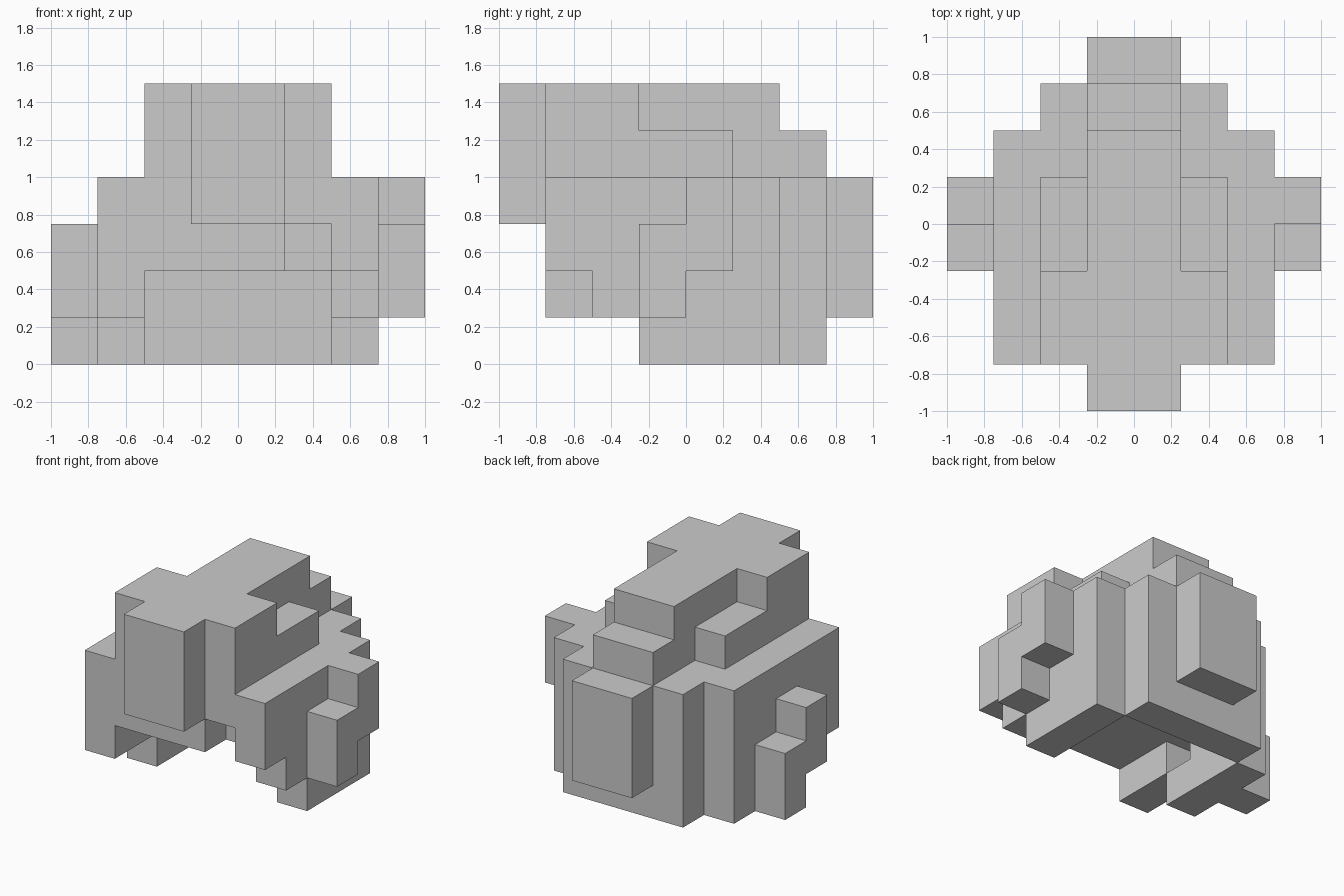
import bpy, bmesh
from mathutils import Vector
from itertools import product

if "Cube" in bpy.data.objects:
    bpy.data.objects.remove(bpy.data.objects["Cube"])

U = 0.25  # size of one block


def fill(*boxes):
    """Grid cells covered by boxes given as (x0, x1, y0, y1, z0, z1) in blocks."""
    cells = set()
    for x0, x1, y0, y1, z0, z1 in boxes:
        cells |= set(product(range(x0, x1), range(y0, y1), range(z0, z1)))
    return cells


parts = {
    # solid cap with one block missing from the fringe
    "crown": fill((-3, 3, -3, 2, 2, 4)) - fill((1, 2, -3, -2, 2, 3)),
    # stepped ridge on top
    "top_ridge": fill((-2, 2, -3, -1, 4, 6), (-2, 2, -1, 1, 4, 5),
                      (-1, 1, -1, 2, 4, 6), (-1, 1, 2, 3, 4, 5)),
    "front_tuft": fill((-1, 1, -4, -3, 3, 6)),
    # back wall and its raised panel
    "back_wall": fill((-2, 2, 2, 3, 0, 4)),
    "back_panel": fill((-1, 1, 3, 4, 1, 4)),
    # hanging side walls, each with a small opening inside
    "left_wall": fill((-3, -2, -3, 2, 1, 2), (-3, -2, -1, 2, 0, 1))
                 - fill((-3, -2, -1, 0, 1, 2)),
    "right_wall": fill((2, 3, -2, 2, 1, 2), (2, 3, -1, 2, 0, 1))
                  - fill((2, 3, -1, 0, 1, 2)),
    # stepped tufts on the sides
    "left_tuft": fill((-4, -3, -1, 0, 1, 3), (-4, -3, 0, 1, 0, 2)),
    "right_tuft": fill((3, 4, -1, 0, 1, 3), (3, 4, 0, 1, 2, 4)),
}
solid = set().union(*parts.values())


def build(name, cells):
    """Make a mesh from the exposed sides of the cells, merging flat areas."""
    bm = bmesh.new()
    for cell in sorted(cells):
        for axis, sign in product(range(3), (-1, 1)):
            n = Vector((0, 0, 0))
            n[axis] = sign
            if tuple(int(c + d) for c, d in zip(cell, n)) in solid:
                continue
            a = Vector((0, 0, 0))
            a[(axis + 1) % 3] = 0.5
            b = n.cross(a)
            mid = Vector(cell) + Vector((0.5, 0.5, 0.5)) + n * 0.5
            corners = (mid - a - b, mid + a - b, mid + a + b, mid - a + b)
            bm.faces.new([bm.verts.new(c * U) for c in corners])
    bmesh.ops.remove_doubles(bm, verts=bm.verts, dist=0.001)
    bmesh.ops.dissolve_limit(bm, angle_limit=0.01, verts=bm.verts, edges=bm.edges)
    mesh = bpy.data.meshes.new(name)
    bm.to_mesh(mesh)
    bm.free()
    bpy.context.collection.objects.link(bpy.data.objects.new(name, mesh))


for name, cells in parts.items():
    build(name, cells)
